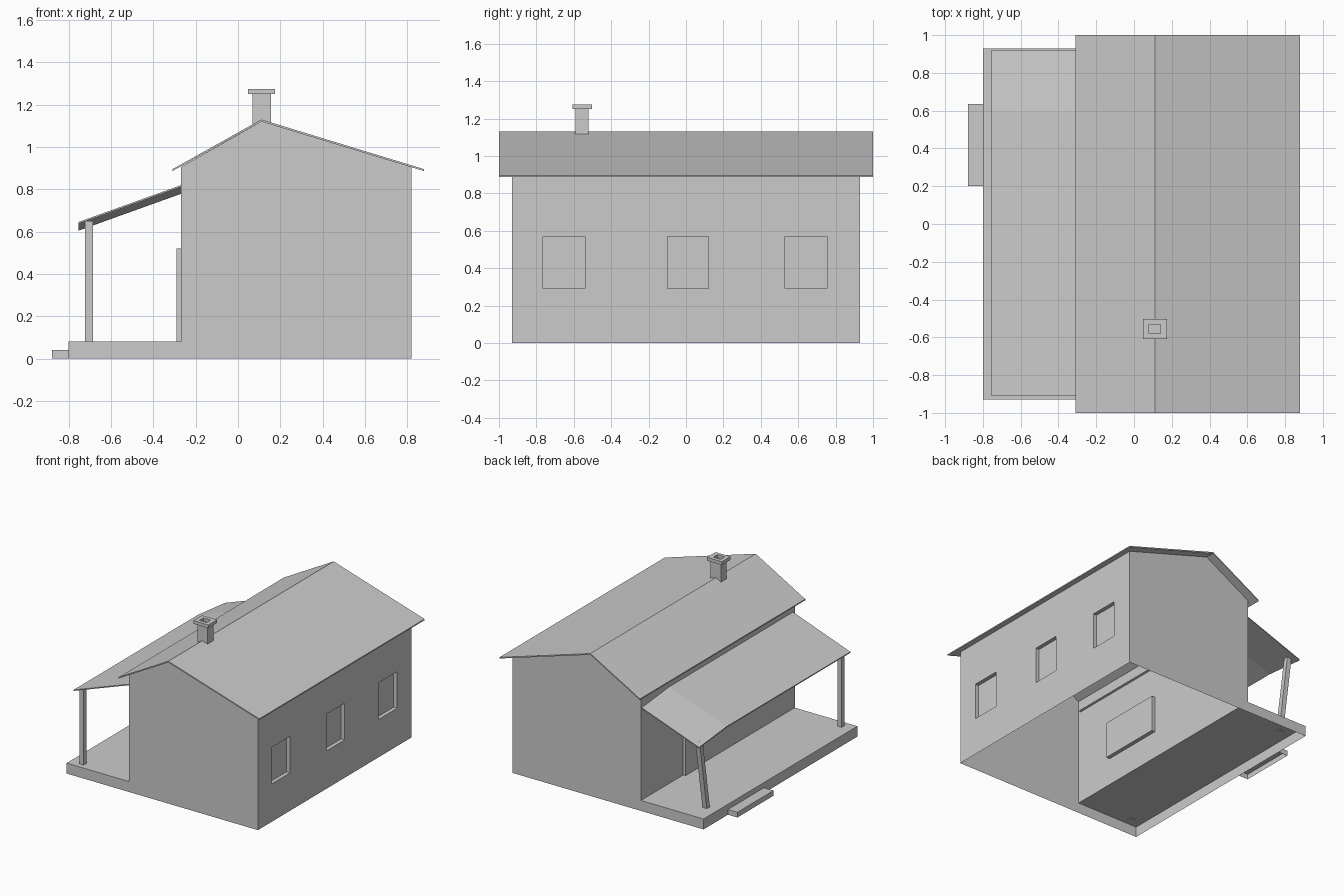
import bpy, bmesh

if "Cube" in bpy.data.objects:
    bpy.data.objects.remove(bpy.data.objects["Cube"])

def finish(name, bm):
    bmesh.ops.remove_doubles(bm, verts=bm.verts, dist=1e-5)
    bmesh.ops.recalc_face_normals(bm, faces=bm.faces)
    me = bpy.data.meshes.new(name)
    bm.to_mesh(me)
    bm.free()
    ob = bpy.data.objects.new(name, me)
    bpy.context.collection.objects.link(ob)
    return ob

def face(bm, pts):
    return bm.faces.new([bm.verts.new(p) for p in pts])

def loft(name, rings, open_bottom=False, caps=True):
    """Join matching rings of points; cap both ends unless left open."""
    bm = bmesh.new()
    n = len(rings[0])
    vs = [[bm.verts.new(p) for p in r] for r in rings]
    for a, b in zip(vs, vs[1:]):
        for i in range(n):
            j = (i + 1) % n
            bm.faces.new((a[i], a[j], b[j], b[i]))
    if caps:
        if not open_bottom:
            bm.faces.new(vs[0][::-1])
        bm.faces.new(vs[-1])
    return finish(name, bm)

def rect(x0, x1, y0, y1, z):
    return [(x0, y0, z), (x1, y0, z), (x1, y1, z), (x0, y1, z)]

def profile_along_y(name, prof, ys):
    return loft(name, [[(x, y, z) for x, z in prof] for y in ys])

def wall(bm, x, inward, z0, z1, windows, sill, head):
    """Long wall in the yz plane with recessed window pockets."""
    ys = sorted([-HALF, HALF] + [v for w in windows for v in w])
    zs = [z0, sill, head, z1]
    starts = [w[0] for w in windows]
    for a, b in zip(ys, ys[1:]):
        for c, d in zip(zs, zs[1:]):
            q = [(a, c), (b, c), (b, d), (a, d)]
            if a in starts and c == sill:
                xi = x + inward * 0.03
                face(bm, [(xi, y, z) for y, z in q])
                for p, r in zip(q, q[1:] + q[:1]):
                    face(bm, [(x, *p), (x, *r), (xi, *r), (xi, *p)])
            else:
                face(bm, [(x, y, z) for y, z in q])

HALF, L, R, EAVE = 0.93, -0.27, 0.82, 0.905

# House walls: open shell with two gables and windowed long sides
bm = bmesh.new()
wall(bm, R, -1, 0, EAVE, [(-0.765, -0.54), (-0.10, 0.12), (0.53, 0.755)], 0.29, 0.57)
wall(bm, L, 1, 0.08, EAVE, [(-0.59, -0.09)], 0.29, 0.57)
for y in (-HALF, HALF):
    face(bm, [(L, y, 0), (R, y, 0), (R, y, EAVE), (0.11, y, 1.12), (L, y, EAVE)])
finish("house_walls", bm)

# Main roof: thin asymmetric gable
profile_along_y("main_roof", [(-0.31, 0.895), (0.11, 1.13), (0.88, 0.895),
                              (0.88, 0.886), (0.11, 1.12), (-0.31, 0.886)], (-1, 1))

# Porch roof: lean-to with its back end sagging
rings = []
for y, drop in ((-0.91, 0), (0.59, 0), (0.92, 0.033)):
    rings.append([(x, y, z - drop) for x, z in
                  [(-0.755, 0.645), (-0.26, 0.823), (-0.26, 0.815), (-0.755, 0.637)]])
loft("porch_roof", rings)

# Porch deck and step, both hollow underneath
bm = bmesh.new()
face(bm, rect(-0.80, L, -HALF, HALF, 0.08))
edge = [(L, -HALF), (-0.80, -HALF), (-0.80, HALF), (L, HALF)]
for p, q in zip(edge, edge[1:]):
    face(bm, [(*p, 0), (*q, 0), (*q, 0.08), (*p, 0.08)])
finish("porch_deck", bm)
loft("porch_step", [rect(-0.88, -0.80, 0.20, 0.635, z) for z in (0, 0.04)], open_bottom=True)

# Posts: the back one leans outward
for name, yb, yt, top in (("front_post", -0.87, -0.87, 0.65), ("back_post", 0.76, 0.85, 0.63)):
    loft(name, [rect(-0.722, -0.685, y - 0.018, y + 0.018, z)
                for y, z in ((yb, 0.075), (yt, top))])

# Door slab
loft("door", [rect(-0.29, L, 0.20, 0.42, z) for z in (0.08, 0.52)])

# Chimney stack and cap with flue opening
loft("chimney_stack", [rect(0.068, 0.155, -0.59, -0.52, z) for z in (1.09, 1.25)])
outer = (0.048, 0.175, -0.608, -0.503)
inner = (0.08, 0.14, -0.58, -0.532)
loft("chimney_cap", [rect(*inner, 1.251), rect(*inner, 1.275), rect(*outer, 1.275),
                     rect(*outer, 1.25), rect(*inner, 1.25)], caps=False)
